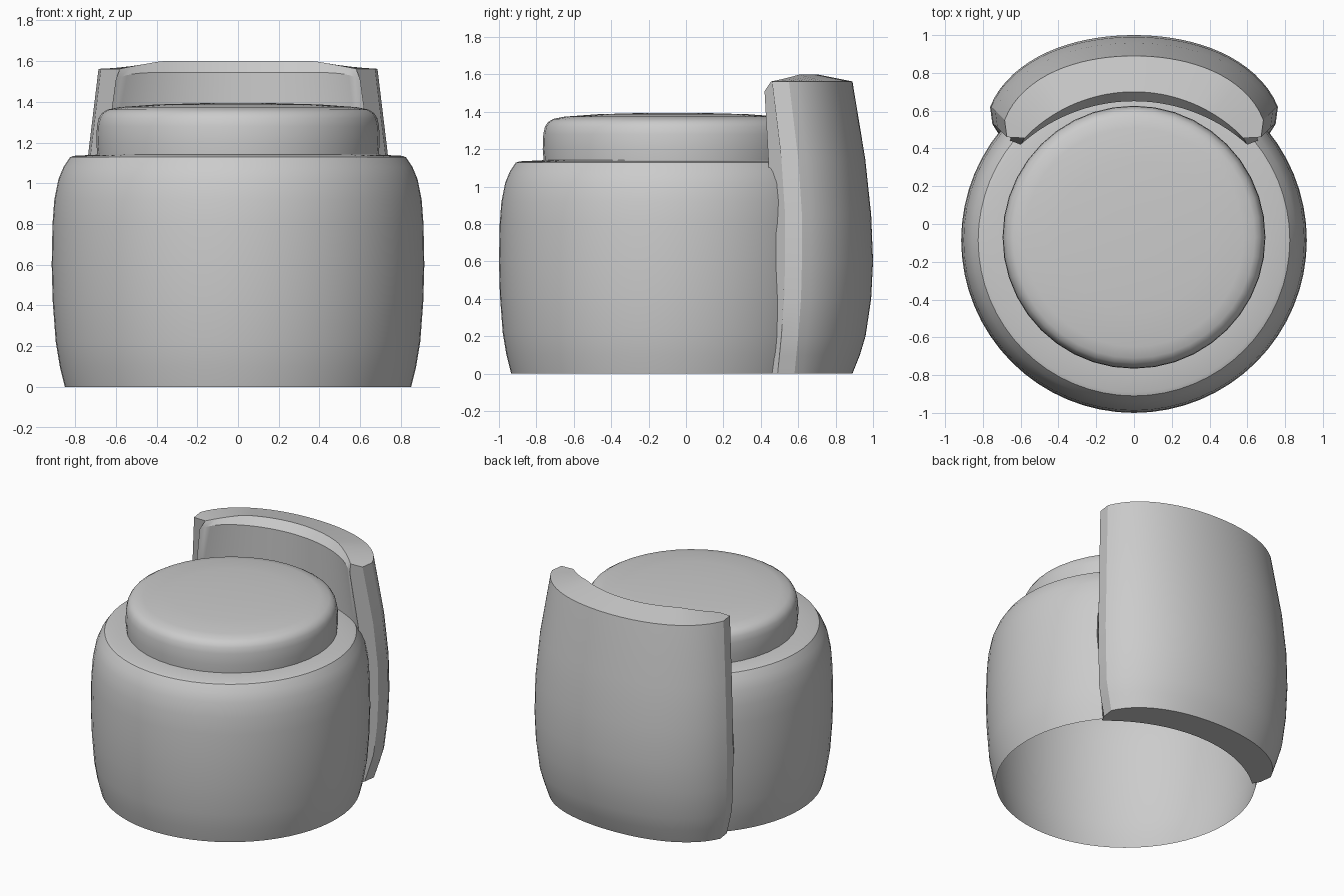
import bpy, math

cube = bpy.data.objects.get("Cube")
if cube:
    bpy.data.objects.remove(cube)

grey = bpy.data.materials.new("upholstery_grey")
grey.use_nodes = True
colour = (0.6, 0.6, 0.6, 1)
grey.diffuse_color = colour
grey.node_tree.nodes["Principled BSDF"].inputs["Base Color"].default_value = colour


def make_object(name, verts, faces, angle):
    mesh = bpy.data.meshes.new(name)
    mesh.from_pydata(verts, [], faces)
    mesh.materials.append(grey)
    obj = bpy.data.objects.new(name, mesh)
    bpy.context.collection.objects.link(obj)
    bpy.ops.object.select_all(action='DESELECT')
    obj.select_set(True)
    bpy.context.view_layer.objects.active = obj
    bpy.ops.object.mode_set(mode='EDIT')
    bpy.ops.mesh.select_all(action='SELECT')
    bpy.ops.mesh.normals_make_consistent(inside=False)
    bpy.ops.object.mode_set(mode='OBJECT')
    bpy.ops.object.shade_smooth_by_angle(angle=math.radians(angle))


def lathe(name, profile, centre_y, sides, angle):
    """Spin (radius, height) points round a vertical axis; the last ring is capped."""
    verts, faces = [], []
    for r, z in profile:
        for i in range(sides):
            a = math.tau * i / sides
            verts.append((r * math.cos(a), centre_y + r * math.sin(a), z))
    for k in range(len(profile) - 1):
        for i in range(sides):
            j = (i + 1) % sides
            faces.append((k * sides + i, k * sides + j,
                          (k + 1) * sides + j, (k + 1) * sides + i))
    last = (len(profile) - 1) * sides
    faces.append(tuple(range(last, last + sides)))
    make_object(name, verts, faces, angle)


# Rounded tub with an open underside
lathe("seat_tub", [(0.85, 0), (0.875, 0.1), (0.895, 0.22), (0.91, 0.42),
                   (0.915, 0.6), (0.911, 0.8), (0.902, 0.92), (0.882, 1.02),
                   (0.857, 1.08), (0.825, 1.128), (0.805, 1.135), (0.66, 1.142)],
      -0.085, 64, 35)

# Round cushion with a softly domed top
lathe("seat_cushion", [(0.69, 1.13), (0.696, 1.2), (0.693, 1.28), (0.684, 1.32),
                       (0.668, 1.345), (0.64, 1.362), (0.58, 1.374), (0.4, 1.387),
                       (0.15, 1.394)], -0.07, 40, 60)


def arc(mid_y, end_x, end_y, t, bulge=0):
    """Point on a circular arc from (-end_x, end_y) over (0, mid_y) to (end_x, end_y),
    swollen by bulge between the middle and the ends."""
    sag = mid_y - end_y
    radius = (end_x ** 2 + sag ** 2) / (2 * sag)
    a = t * math.asin(end_x / radius)
    reach = radius + bulge * 4 * t * t * (1 - t * t)
    return reach * math.sin(a), mid_y - radius + reach * math.cos(a)


# Backrest arcs: height, arc middle y, arc end x, arc end y
inner = [(0, 0.68, 0.64, 0.44), (0.2, 0.66, 0.67, 0.445), (0.6, 0.65, 0.7, 0.45),
         (0.85, 0.65, 0.69, 0.45), (1.15, 0.65, 0.65, 0.44), (1.545, 0.65, 0.6, 0.42)]
crest = (1.6, 0.7, 0.58, 0.455)
outer = [(1.562, 0.89, 0.685, 0.55), (1.15, 0.958, 0.735, 0.6), (0.85, 0.99, 0.757, 0.62),
         (0.6, 1.0, 0.762, 0.62), (0.4, 0.99, 0.755, 0.615), (0.2, 0.96, 0.737, 0.6),
         (0.1, 0.93, 0.71, 0.59), (0, 0.89, 0.68, 0.58)]
rows = inner + [crest] + outer
steps, count, levels = 36, len(rows), len(inner)
verts, faces = [], []
for s in range(steps + 1):
    t = 2 * s / steps - 1
    for k, (z, mid_y, end_x, end_y) in enumerate(rows):
        if k <= levels:
            x, y = arc(mid_y, end_x, end_y, t)
        elif abs(t) == 1:            # front corner of the rounded side edge
            x, y = t * (end_x - 0.012), end_y - 0.09
        else:
            x, y = arc(mid_y, end_x, end_y, t * steps / (steps - 2), 0.03)
        if k == levels:              # the crest dips towards the ends
            z -= 0.038 * max(0, (abs(t) - 0.6) / 0.4)
        elif k == levels - 1:
            z -= 0.035 * t ** 8
        verts.append((x, y, z))
for s in range(steps):
    for k in range(count):
        n = (k + 1) % count
        faces.append((s * count + k, s * count + n,
                      (s + 1) * count + n, (s + 1) * count + k))
faces.append(tuple(range(count)))
faces.append(tuple(range(steps * count, (steps + 1) * count)))
make_object("backrest", verts, faces, 28)
